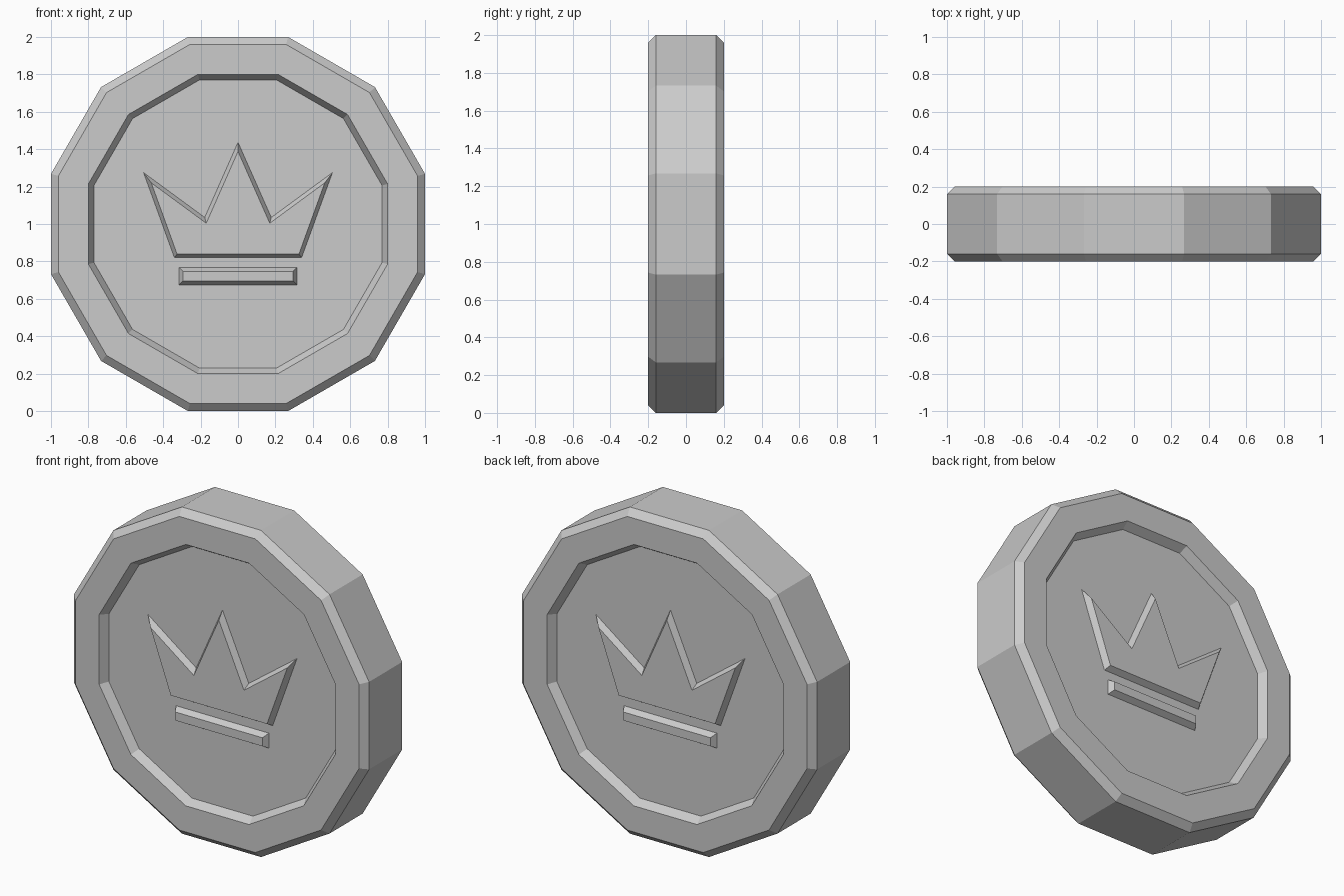
import bpy
import bmesh
import math
from mathutils import Vector

cube = bpy.data.objects.get("Cube")
if cube:
    bpy.data.objects.remove(cube, do_unlink=True)

SIDES = 12
FLOOR = 0.15     # distance of the recessed floor from the middle plane
RELIEF = 0.035   # height of the raised emblem
CENTRE_Z = 1.0

metal = bpy.data.materials.new("light grey metal")
metal.use_nodes = True
grey = (0.6, 0.6, 0.6, 1)
metal.diffuse_color = grey
metal.node_tree.nodes["Principled BSDF"].inputs["Base Color"].default_value = grey


def loft(name, rings):
    """Join matching rings of points into a closed flat-shaded solid."""
    bm = bmesh.new()
    loops = [[bm.verts.new(p) for p in ring] for ring in rings]
    for a, b in zip(loops, loops[1:]):
        for i in range(len(a)):
            j = (i + 1) % len(a)
            bm.faces.new((a[i], a[j], b[j], b[i]))
    bm.faces.new(loops[0])
    bm.faces.new(loops[-1])
    bmesh.ops.recalc_face_normals(bm, faces=bm.faces)
    mesh = bpy.data.meshes.new(name)
    bm.to_mesh(mesh)
    bm.free()
    mesh.materials.append(metal)
    obj = bpy.data.objects.new(name, mesh)
    bpy.context.collection.objects.link(obj)
    return obj


def polygon_ring(apothem, y):
    """Regular polygon with flats at the top, bottom and sides."""
    r = apothem / math.cos(math.pi / SIDES)
    angles = [(i + 0.5) * math.tau / SIDES for i in range(SIDES)]
    return [(r * math.cos(a), y, CENTRE_Z + r * math.sin(a)) for a in angles]


def inset(outline, width):
    """Mitred inward offset of a counter-clockwise outline."""
    points = [Vector(p) for p in outline]
    result = []
    for i, p in enumerate(points):
        d1 = (p - points[i - 1]).normalized()
        d2 = (points[(i + 1) % len(points)] - p).normalized()
        n1, n2 = Vector((-d1.y, d1.x)), Vector((-d2.y, d2.x))
        result.append(p + (n1 + n2) * width / (1 + n1.dot(n2)))
    return result


def emblem(name, outline, width, side):
    """Raised bevelled shape on one floor; side is -1 front, 1 back."""
    def ring(points, depth):
        return [(x, side * depth, z) for x, z in points]
    loft(name, [ring(outline, FLOOR - 0.01), ring(outline, FLOOR),
                ring(inset(outline, width), FLOOR + RELIEF)])


# Coin body: recessed floor, rim and chamfer, mirrored front to back
half = [(0.77, FLOOR), (0.8, 0.2), (0.96, 0.2), (1.0, 0.16)]
profile = [(a, -y) for a, y in half] + [(a, y) for a, y in reversed(half)]
loft("coin_body", [polygon_ring(a, y) for a, y in profile])

# Crown and bar outlines, right half mirrored to the left
crown_right = [(0.34, 0.82), (0.505, 1.275), (0.178, 1.035)]
crown = crown_right + [(0, 1.437)] + [(-x, z) for x, z in reversed(crown_right)]
bar = [(-0.315, 0.675), (0.315, 0.675), (0.315, 0.767), (-0.315, 0.767)]

for label, side in (("front", -1), ("back", 1)):
    emblem(label + "_crown", crown, 0.02, side)
    emblem(label + "_crown_bar", bar, 0.02, side)
